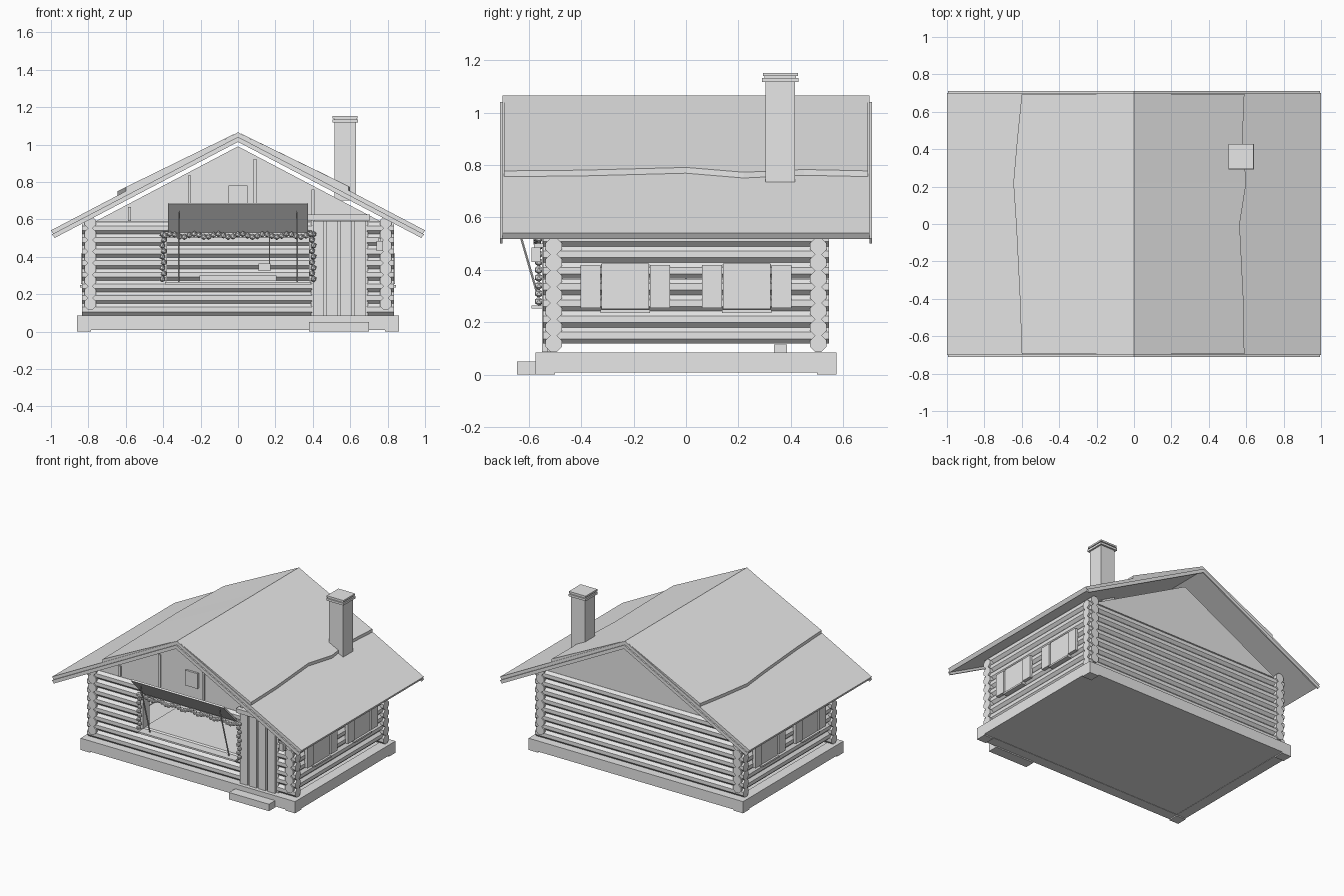
import bpy, bmesh, math
from mathutils import Matrix, Vector

old = bpy.data.objects.get("Cube")
if old:
    bpy.data.objects.remove(old)

GREY = (0.8, 0.8, 0.8, 1)
mat = bpy.data.materials.new("plain_grey")
mat.use_nodes = True
mat.diffuse_color = GREY
mat.node_tree.nodes["Principled BSDF"].inputs["Base Color"].default_value = GREY


def finish(name, bm):
    bmesh.ops.recalc_face_normals(bm, faces=bm.faces)
    me = bpy.data.meshes.new(name)
    bm.to_mesh(me)
    bm.free()
    me.materials.append(mat)
    ob = bpy.data.objects.new(name, me)
    bpy.context.collection.objects.link(ob)
    return ob


def add_box(bm, x, y, z):
    size = Matrix.Diagonal((x[1] - x[0], y[1] - y[0], z[1] - z[0], 1))
    mid = Vector((sum(x), sum(y), sum(z))) / 2
    bmesh.ops.create_cube(bm, size=1, matrix=Matrix.Translation(mid) @ size)


def boxes(name, *specs):
    bm = bmesh.new()
    for s in specs:
        add_box(bm, *s)
    return finish(name, bm)


def prism(name, outline, y0, y1):
    """Outline in x, z pushed along y."""
    bm = bmesh.new()
    face = bm.faces.new([bm.verts.new((x, y0, z)) for x, z in outline])
    new = bmesh.ops.extrude_face_region(bm, geom=[face])["geom"]
    bmesh.ops.translate(bm, vec=(0, y1 - y0, 0),
                        verts=[v for v in new if isinstance(v, bmesh.types.BMVert)])
    return finish(name, bm)


def add_rod(bm, a, b, radius, sides=8):
    a, b = Vector(a), Vector(b)
    d = b - a
    turn = d.to_track_quat('Z', 'Y').to_matrix().to_4x4()
    flat = Matrix.Rotation(math.pi / sides, 4, 'Z')
    bmesh.ops.create_cone(bm, cap_ends=True, segments=sides, radius1=radius, radius2=radius,
                          depth=d.length, matrix=Matrix.Translation((a + b) / 2) @ turn @ flat)


# Foundation: floor, beams and corner blocks
BX, BY, TOP = 0.86, 0.575, 0.085
boxes("floor_slab", ((-0.84, 0.84), (-0.56, 0.56), (0.01, 0.08)))
beams, corners = [], []
for s in (-1, 1):
    beams.append(((-0.785, 0.785), sorted((s * 0.5, s * BY)), (0.008, TOP)))
    beams.append((sorted((s * 0.785, s * BX)), (-0.5, 0.5), (0.008, TOP)))
    for t in (-1, 1):
        corners.append((sorted((s * 0.785, s * BX)), sorted((t * 0.5, t * BY)), (0, TOP)))
boxes("foundation_beams", *beams)
boxes("foundation_corners", *corners)
boxes("door_step", ((0.38, 0.70), (-0.645, -0.57), (0, 0.05)))

# Log walls: octagonal logs, side rows half a step higher
WX, WY, R, STEP, ROWS = 0.79, 0.505, 0.0335, 0.062, 8
EX, EY = 0.835, 0.545
front, back, sides = bmesh.new(), bmesh.new(), bmesh.new()
for i in range(ROWS):
    z = 0.118 + STEP * i
    add_rod(back, (-EX, WY, z), (EX, WY, z), R)
    spans = [(-EX, 0.395), (0.69, EX)]
    if 0.28 < z < 0.52:
        spans = [(-EX, -0.39), (0.69, EX)]
    for a, b in spans:
        add_rod(front, (a, -WY, z), (b, -WY, z), R)
    z += STEP / 2
    for s in (-1, 1):
        add_rod(sides, (s * WX, -EY, z), (s * WX, EY, z), R)
finish("front_wall_logs", front)
finish("back_wall_logs", back)
finish("side_wall_logs", sides)

# Gables
for name, s in (("front_gable", -1), ("back_gable", 1)):
    prism(name, [(-0.77, 0.585), (0.77, 0.585), (0, 0.99)], s * 0.49, s * 0.52)
boxes("gable_battens", *[((x - 0.008, x + 0.008), (-0.53, -0.52),
                          (0.59, 0.97 - 0.526 * abs(x))) for x in (-0.58, -0.26, 0.09, 0.4)])
boxes("gable_hatch", ((-0.05, 0.05), (-0.535, -0.52), (0.67, 0.78)))

# Roof: main slab, barge boards, and a wedge layer with an uneven lower edge
SLOPE, RIDGE = 0.524, 1.065


def chevron(name, peak, thick, half, y0, y1):
    low = peak - SLOPE * half
    inner = half - 0.015
    under = peak - thick
    prism(name, [(0, peak), (half, low), (inner, under - SLOPE * inner), (0, under),
                 (-inner, under - SLOPE * inner), (-half, low)], y0, y1)


chevron("roof", RIDGE, 0.032, 1.0, -0.70, 0.70)
for name, s in (("front_barge_board", -1), ("back_barge_board", 1)):
    chevron(name, RIDGE - 0.024, 0.027, 0.995, s * 0.70, s * 0.71)

stations = (-0.695, -0.4, 0, 0.22, 0.45, 0.695)
edges = {-1: (0.6, 0.61, 0.63, 0.645, 0.625, 0.6), 1: (0.59, 0.585, 0.565, 0.6, 0.58, 0.59)}
for name, s in (("right_roof_layer", -1), ("left_roof_layer", 1)):
    bm = bmesh.new()
    rows = []
    for y, x in zip(stations, edges[s]):
        base = RIDGE - SLOPE * x
        rows.append([bm.verts.new(p) for p in ((0, y, RIDGE + 0.001), (s * x, y, base + 0.022),
                                               (s * x, y, base - 0.005))])
    for a, b in zip(rows, rows[1:]):
        for k in range(3):
            n = (k + 1) % 3
            bm.faces.new((a[k], a[n], b[n], b[k]))
    bm.faces.new(rows[0])
    bm.faces.new(rows[-1])
    finish(name, bm)

# Chimney
CX, CY = 0.573, 0.36


def around(h, z0, z1):
    return ((CX - h, CX + h), (CY - h, CY + h), (z0, z1))


boxes("chimney", around(0.057, 0.70, 1.125))
boxes("chimney_cap", around(0.069, 1.117, 1.133), around(0.06, 1.133, 1.14),
      around(0.067, 1.14, 1.152))
boxes("stove_foot", ((0.52, 0.62), (0.335, 0.385), (0.08, 0.115)))

# Door
boxes("door_boards", *[((0.40 + 0.0735 * i, 0.46 + 0.0735 * i), (-0.55, -0.53), (0.086, 0.59))
                       for i in range(4)])
boxes("door_backing", ((0.39, 0.695), (-0.53, -0.50), (0.086, 0.59)))
boxes("door_lintel", ((0.375, 0.705), (-0.56, -0.50), (0.595, 0.625)))
boxes("wall_lantern", ((0.74, 0.775), (-0.59, -0.555), (0.43, 0.485)),
      ((0.75, 0.765), (-0.58, -0.53), (0.485, 0.5)))

# Serving hatch: frame, sill, counter and the goods inside
boxes("hatch_frame", ((-0.40, -0.38), (-0.545, -0.47), (0.27, 0.53)),
      ((0.38, 0.40), (-0.545, -0.47), (0.27, 0.53)),
      ((-0.40, 0.40), (-0.545, -0.47), (0.52, 0.535)))
boxes("hatch_sill", ((-0.39, 0.39), (-0.59, -0.50), (0.252, 0.264)))
boxes("counter", ((-0.39, 0.39), (-0.50, -0.08), (0.25, 0.27)))
boxes("counter_box", ((-0.205, 0.205), (-0.14, -0.10), (0.27, 0.30)))
boxes("hanging_lamp", ((0.11, 0.175), (-0.03, 0.03), (0.325, 0.365)),
      ((0.165, 0.17), (-0.003, 0.003), (0.365, 0.56)))

# Raised hatch flap and its props
bm = bmesh.new()
add_box(bm, (-0.373, 0.373), (-0.105, 0.105), (-0.006, 0.006))
bmesh.ops.transform(bm, verts=bm.verts, matrix=Matrix.Translation((0, -0.62, 0.608))
                    @ Matrix.Rotation(math.radians(-46), 4, 'X'))
finish("hatch_flap", bm)
bm = bmesh.new()
for s in (-1, 1):
    add_rod(bm, (s * 0.317, -0.555, 0.265), (s * 0.317, -0.665, 0.645), 0.005, 6)
finish("flap_props", bm)

# Bead garland around the hatch
bm = bmesh.new()


def bead(x, z, y=-0.562, r=0.017):
    bmesh.ops.create_icosphere(bm, subdivisions=1, radius=r,
                               matrix=Matrix.Translation((x, y, z)))


for i in range(31):
    x = -0.39 + 0.026 * i
    bead(x, 0.513 + 0.008 * math.sin(i * 1.3), -0.568)
for s in (-1, 1):
    for i in range(9):
        bead(s * (0.40 + 0.004 * (-1) ** i), 0.28 + 0.03 * i)
finish("bead_garland", bm)

# Side windows with shutters and sills
panes, shutters, sills = [], [], []
for s in (-1, 1):
    for y in (-0.232, 0.232):
        panes.append((sorted((s * 0.80, s * 0.832)), (y - 0.091, y + 0.091), (0.25, 0.425)))
        sills.append((sorted((s * 0.80, s * 0.845)), (y - 0.095, y + 0.095), (0.236, 0.248)))
        for t in (-1, 1):
            c = y + t * 0.133
            shutters.append((sorted((s * 0.815, s * 0.84)), (c - 0.038, c + 0.038),
                             (0.255, 0.418)))
boxes("window_panes", *panes)
boxes("window_shutters", *shutters)
boxes("window_sills", *sills)
